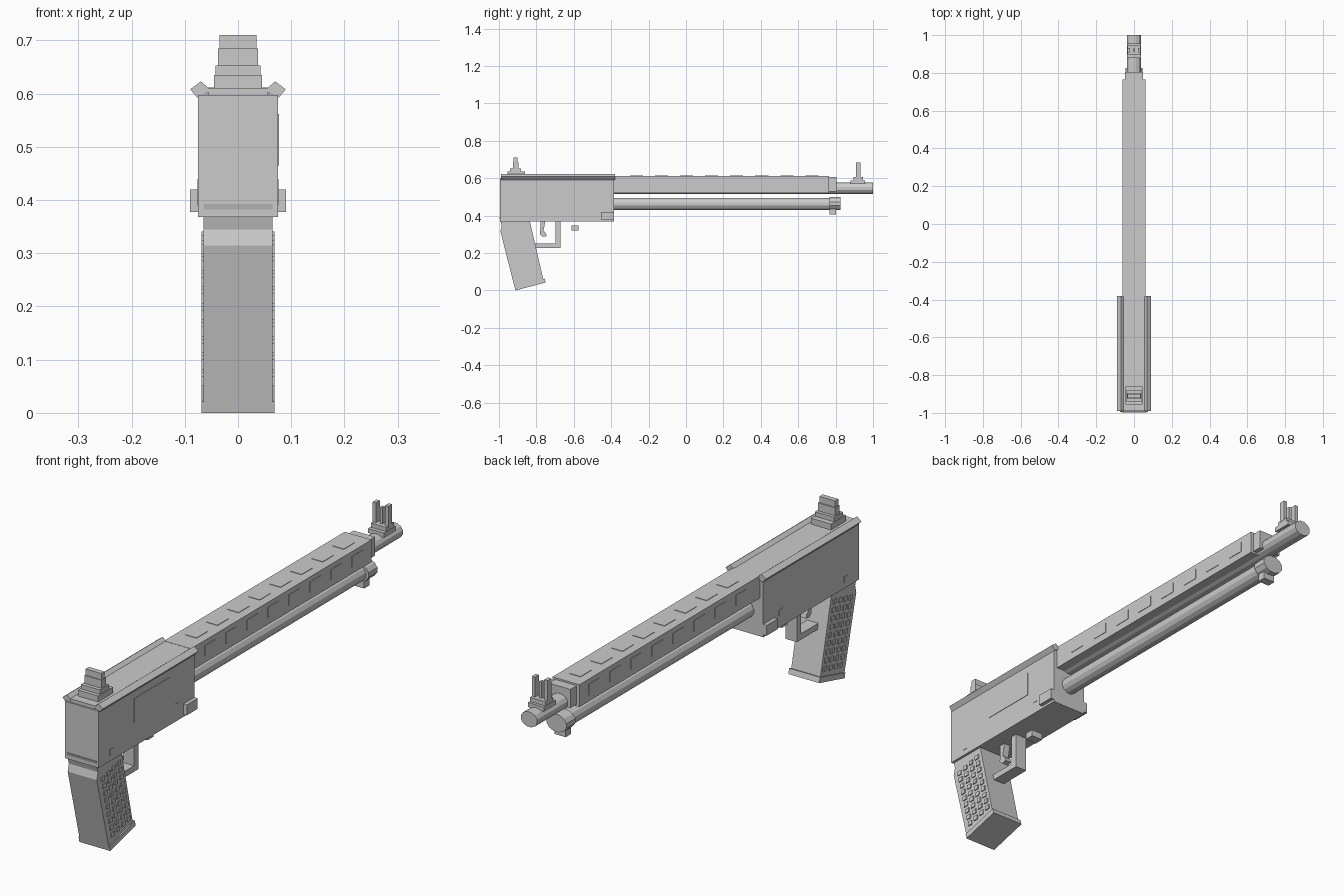
import bpy, bmesh, math
from mathutils import Vector

if "Cube" in bpy.data.objects:
    bpy.data.objects.remove(bpy.data.objects["Cube"])

grey = bpy.data.materials.new("plain grey")
grey.diffuse_color = (0.6, 0.6, 0.6, 1)
grey.use_nodes = True
grey.node_tree.nodes["Principled BSDF"].inputs["Base Color"].default_value = grey.diffuse_color


def finish(name, bm):
    bmesh.ops.recalc_face_normals(bm, faces=bm.faces)
    me = bpy.data.meshes.new(name)
    bm.to_mesh(me)
    bm.free()
    me.materials.append(grey)
    ob = bpy.data.objects.new(name, me)
    bpy.context.collection.objects.link(ob)
    return ob


def add_box(bm, x, y, z):
    vs = bmesh.ops.create_cube(bm, size=1)["verts"]
    for v in vs:
        v.co = Vector([(a + b) / 2 + c * (b - a) for (a, b), c in zip((x, y, z), v.co)])
    return vs


def boxes(name, *parts):
    bm = bmesh.new()
    for p in parts:
        add_box(bm, *p)
    return finish(name, bm)


def prism(name, pts, lo, hi, axis):
    """Extrude a 2D profile: axis 'x' takes (y, z) points, axis 'y' takes (x, z)."""
    bm = bmesh.new()
    pos = (lambda p, d: (d, p[0], p[1])) if axis == "x" else (lambda p, d: (p[0], d, p[1]))
    f = bm.faces.new([bm.verts.new(pos(p, lo)) for p in pts])
    new = bmesh.ops.extrude_face_region(bm, geom=[f])["geom"]
    shift = Vector((hi - lo, 0, 0) if axis == "x" else (0, hi - lo, 0))
    bmesh.ops.translate(bm, vec=shift, verts=[g for g in new if isinstance(g, bmesh.types.BMVert)])
    return finish(name, bm)


def rod(name, rx, rz, zc, y0, y1, n=12):
    pts = [(rx * math.cos((i + .5) * math.tau / n), zc + rz * math.sin((i + .5) * math.tau / n))
           for i in range(n)]
    return prism(name, pts, y0, y1, "y")


def mirror(ob):
    ob.modifiers.new("mirror", "MIRROR")
    return ob


# Receiver with top cover and flared rails
boxes("receiver", ((-.075, .075), (-.995, -.385), (.368, .597)))
boxes("receiver_cover", ((-.055, .055), (-.99, -.385), (.59, .611)))
mirror(prism("flared_rail", [(.05, .606), (.07, .623), (.09, .608), (.075, .591)],
             -.99, -.38, "y"))
mirror(boxes("side_lug", ((.07, .09), (-.455, -.385), (.378, .42))))
mirror(boxes("pins", ((.07, .0765), (-.925, -.9), (.39, .415)),
             ((.07, .0765), (-.51, -.485), (.415, .44))))
boxes("ejection_panel", ((.07, .077), (-.77, -.54), (.465, .562)))

# Handguard with raised plates along the top and sides
boxes("handguard", ((-.06, .06), (-.385, .765), (.522, .612)))
bm = bmesh.new()
for i in range(8):
    y = -.3 + i * .134
    add_box(bm, (-.025, .025), (y, y + .07), (.605, .614))
    for s in (-1, 1):
        add_box(bm, sorted((s * .055, s * .062)), (y, y + .07), (.55, .592))
finish("handguard_plates", bm)

# Barrel, collar and magazine tube
rod("barrel", .037, .031, .546, -.39, 1.0)
boxes("barrel_collar", ((-.048, .048), (.76, .805), (.53, .605)))
rod("magazine_tube", .034, .033, .462, -.39, .8)
rod("tube_cap", .046, .036, .464, .768, .825)
boxes("tube_stop", ((-.025, .025), (.768, .802), (.405, .44)))

# Stepped rear sight
boxes("rear_sight",
      ((-.045, .045), (-.955, -.86), (.605, .635)),
      ((-.042, .042), (-.94, -.882), (.63, .653)),
      ((-.038, .038), (-.925, -.895), (.65, .685)),
      ((-.035, .035), (-.921, -.9), (.68, .71)))

# Front sight with three posts
boxes("front_sight",
      ((-.036, .036), (.88, .956), (.57, .588)),
      ((-.034, .034), (.895, .945), (.585, .605)),
      ((-.035, -.02), (.908, .932), (.6, .685)),
      ((.02, .035), (.908, .932), (.6, .685)),
      ((-.006, .006), (.912, .928), (.6, .67)))

# Raked grip, foot plate and raised checkering
prism("grip", [(-.998, .393), (-.985, .345), (-.992, .315), (-.916, .015),
               (-.762, .055), (-.835, .37), (-.835, .393)], -.065, .065, "x")
prism("grip_foot", [(-.912, 0), (-.75, .042), (-.756, .063), (-.917, .021)], -.069, .069, "x")
bm = bmesh.new()
for r in range(9):
    for c in range(4):
        z = .06 + r * .031 + c * .008
        y = -.893 - r * .0078 + c * .034
        add_box(bm, (.06, .069), (y - .01, y + .01), (z - .009, z + .009))
mirror(finish("grip_checkering", bm))

# Trigger, guard and release catch
prism("trigger", [(-.778, .372), (-.78, .3), (-.765, .286), (-.745, .29), (-.75, .308),
                  (-.762, .318), (-.752, .372)], -.014, .014, "x")
prism("trigger_guard", [(-.815, .226), (-.67, .226), (-.67, .372), (-.697, .372),
                        (-.697, .25), (-.815, .25)], -.025, .025, "x")
boxes("release_catch", ((-.025, .025), (-.612, -.575), (.32, .346)))
